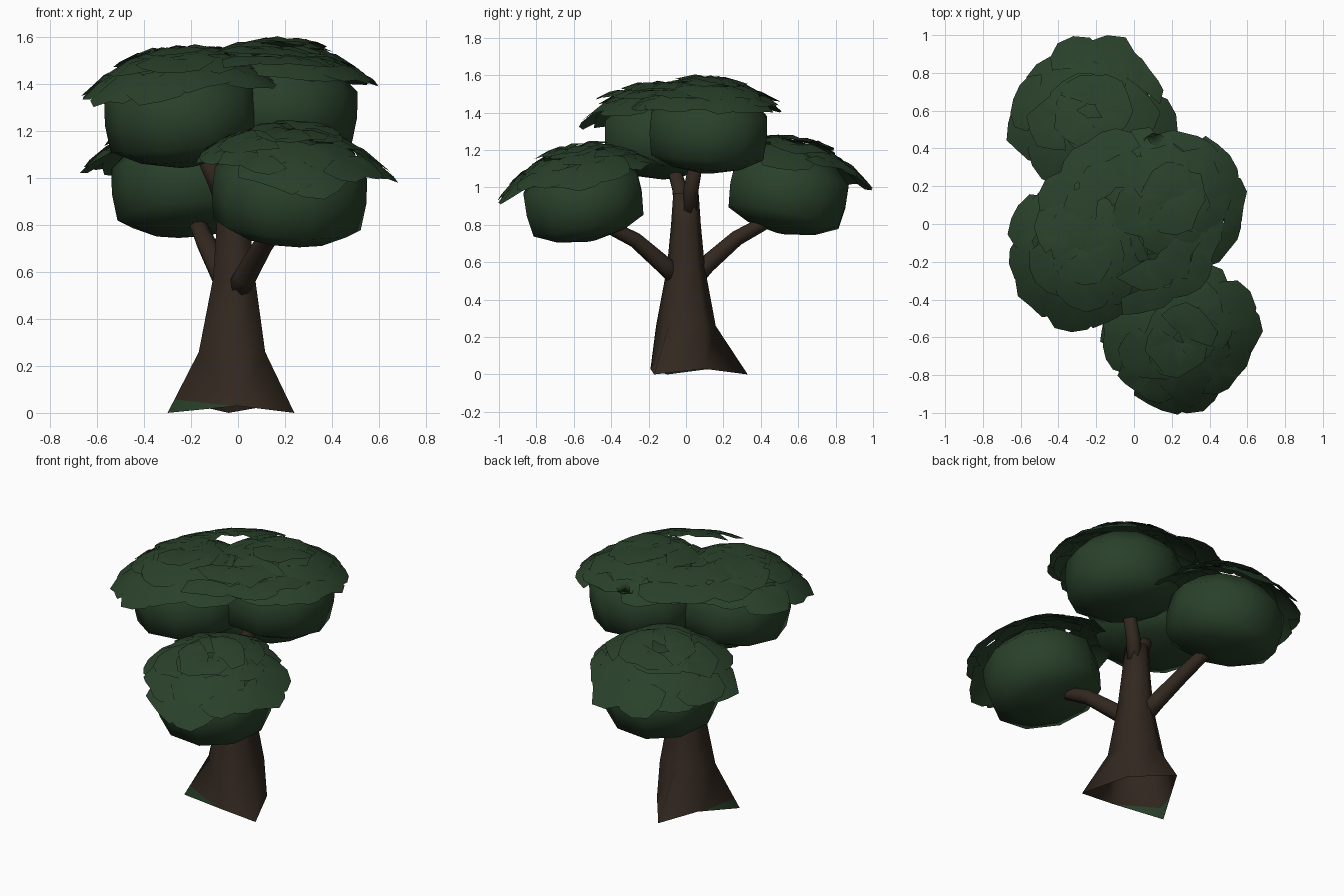
import bpy, bmesh, math, random
from mathutils import Vector, Matrix

if "Cube" in bpy.data.objects:
    bpy.data.objects.remove(bpy.data.objects["Cube"])

random.seed(11)


def material(name, rgb):
    m = bpy.data.materials.new(name)
    m.diffuse_color = (*rgb, 1)
    m.use_nodes = True
    m.node_tree.nodes["Principled BSDF"].inputs["Base Color"].default_value = m.diffuse_color
    return m


GREEN = material("dark_leaf_green", (0.0225, 0.053, 0.0235))
BROWN = material("bark_brown", (0.032, 0.021, 0.014))


def finish(name, bm, mats):
    me = bpy.data.meshes.new(name)
    bm.to_mesh(me)
    bm.free()
    for m in mats:
        me.materials.append(m)
    for p in me.polygons:
        p.use_smooth = True
    ob = bpy.data.objects.new(name, me)
    bpy.context.collection.objects.link(ob)
    return ob


def loft(bm, rings, bottom=True):
    """Skin a list of equally long point rings and cap the ends."""
    vs = [[bm.verts.new(p) for p in r] for r in rings]
    n = len(vs[0])
    for a, b in zip(vs, vs[1:]):
        for i in range(n):
            j = (i + 1) % n
            bm.faces.new((a[i], a[j], b[j], b[i]))
    if bottom:
        bm.faces.new(vs[0][::-1])
    bm.faces.new(vs[-1])


def tube(name, pts, radii, sides=7):
    pts = [Vector(p) for p in pts]
    rings = []
    for k, (p, r) in enumerate(zip(pts, radii)):
        d = pts[min(k + 1, len(pts) - 1)] - pts[max(k - 1, 0)]
        q = d.to_track_quat('Z', 'Y')
        rings.append([p + q @ Vector((r * math.cos(2 * math.pi * i / sides),
                                      r * math.sin(2 * math.pi * i / sides), 0))
                      for i in range(sides)])
    bm = bmesh.new()
    loft(bm, rings)
    finish(name, bm, [BROWN])


# Trunk: three flared roots, open underneath, with one mossy root tip
base = [(0.13, 0.10, 0.03), (-0.04, 0.33, 0), (-0.17, 0.13, 0.03),
        (-0.30, -0.10, 0), (0.0, -0.19, 0.03), (0.24, -0.17, 0)]
rings = [base]
for z, r, cx in [(0.26, 0.16, -0.015), (0.57, 0.102, -0.010),
                 (0.80, 0.080, -0.015), (0.97, 0.068, -0.02)]:
    ring = []
    for x, y, _ in base:
        a = math.atan2(y, x)
        ring.append((cx + r * math.cos(a), r * math.sin(a), z))
    rings.append(ring)
bm = bmesh.new()
loft(bm, rings, bottom=False)
co, no = Vector((-0.28, -0.10, 0.06)), Vector((0.15, 0.10, 1)).normalized()
bmesh.ops.bisect_plane(bm, geom=bm.verts[:] + bm.edges[:] + bm.faces[:],
                       plane_co=co, plane_no=no)
for f in bm.faces:
    m = f.calc_center_median()
    f.material_index = 1 if (m - co).dot(no) < 0 and m.x < -0.1 else 0
finish("trunk", bm, [BROWN, GREEN])

# Branches
tube("front_branch", [(0.0, -0.05, 0.52), (0.03, -0.11, 0.58), (0.11, -0.27, 0.72),
                      (0.16, -0.40, 0.785), (0.21, -0.52, 0.83)],
     [0.05, 0.05, 0.043, 0.038, 0.03])
tube("back_branch", [(-0.04, 0.05, 0.52), (-0.07, 0.11, 0.59), (-0.14, 0.27, 0.73),
                     (-0.17, 0.40, 0.80), (-0.21, 0.52, 0.87)],
     [0.05, 0.05, 0.043, 0.038, 0.03])
tube("left_limb", [(-0.04, -0.02, 0.86), (-0.09, -0.035, 0.99), (-0.17, -0.08, 1.15)],
     [0.045, 0.042, 0.035])
tube("right_limb", [(0.0, 0.01, 0.86), (0.03, 0.03, 1.0), (0.11, 0.07, 1.20)],
     [0.045, 0.042, 0.035])


def leaf(bm, frame, dome, phi, hub, length, reach, lift):
    """Fan with a tucked-in hub and a jagged rim that follows a dome."""
    o = Vector((hub * math.cos(phi), hub * math.sin(phi), 0))

    def at(a, t, up):
        p = o + Vector((math.cos(phi + a), math.sin(phi + a), 0)) * t
        r = math.hypot(p.x, p.y)
        if r > reach:
            p *= reach / r * random.uniform(0.94, 1.0)
        p.z = dome(math.hypot(p.x, p.y)) + up
        return bm.verts.new(frame @ p)

    root = at(0, 0, 0)
    rim, mid = [], []
    for s in range(7):
        a = math.radians(-78 + 26 * s)
        t = length * random.uniform(0.82, 1.08) * (1 - 0.12 * abs(s - 3) / 3)
        mid.append(at(a, t * 0.5, lift * 0.6 + 0.008 * (s % 2)))
        rim.append(at(a, t, lift - 0.012 * abs(s - 3) / 3))
    for s in range(6):
        bm.faces.new((root, mid[s], mid[s + 1]))
        bm.faces.new((mid[s], rim[s], rim[s + 1], mid[s + 1]))


# Foliage: a rounded mass with a shingled dome of leaf fans on top
def foliage(name, centre, tilt, reach):
    c = Vector(centre)
    out = Vector((c.x, c.y, 0)).normalized()
    axis = Vector((0, 0, 1)).cross(out)
    frame = Matrix.Translation(c) @ Matrix.Rotation(math.radians(tilt), 4, axis)

    sides = 10
    bm = bmesh.new()
    prof = [(0.03, -0.235), (0.19, -0.205), (0.315, -0.145), (0.33, -0.03),
            (0.325, 0.08), (0.21, 0.185), (0.03, 0.23)]
    loft(bm, [[frame @ Vector((r * math.cos(2 * math.pi * i / sides),
                               r * math.sin(2 * math.pi * i / sides), z))
               for i in range(sides)] for r, z in prof])
    finish(name + "_mass", bm, [GREEN])

    bm = bmesh.new()
    for hub, count, length in [(0.26, 11, 0.21), (0.14, 7, 0.20), (0.02, 5, 0.20)]:
        for k in range(count):
            phi = 2 * math.pi * (k + random.uniform(-0.3, 0.3)) / count
            leaf(bm, frame, lambda r: 0.265 - 1.0 * r * r, phi,
                 hub + random.uniform(-0.03, 0.02), length,
                 reach * random.uniform(0.82, 1.03),
                 0.03 - 0.06 * hub + random.uniform(-0.01, 0.02))
    finish(name + "_leaves", bm, [GREEN])


foliage("front_foliage", (0.22, -0.55, 0.945), 12, 0.48)
foliage("back_foliage", (-0.21, 0.55, 0.985), 12, 0.48)
foliage("upper_left_foliage", (-0.24, -0.12, 1.28), 5, 0.46)
foliage("upper_right_foliage", (0.18, 0.12, 1.31), 5, 0.45)

# Loose leaves bridging the two upper masses
bm = bmesh.new()
for start in (105, -75):
    for k in range(4):
        for hub in (0.20, 0.34):
            leaf(bm, Matrix.Identity(4), lambda r: 1.575 - 0.5 * r * r,
                 math.radians(start + 28 * k + random.uniform(-8, 8)), hub, 0.2,
                 (0.58 if start > 0 else 0.5) * random.uniform(0.9, 1), 0.02)
finish("bridging_leaves", bm, [GREEN])
